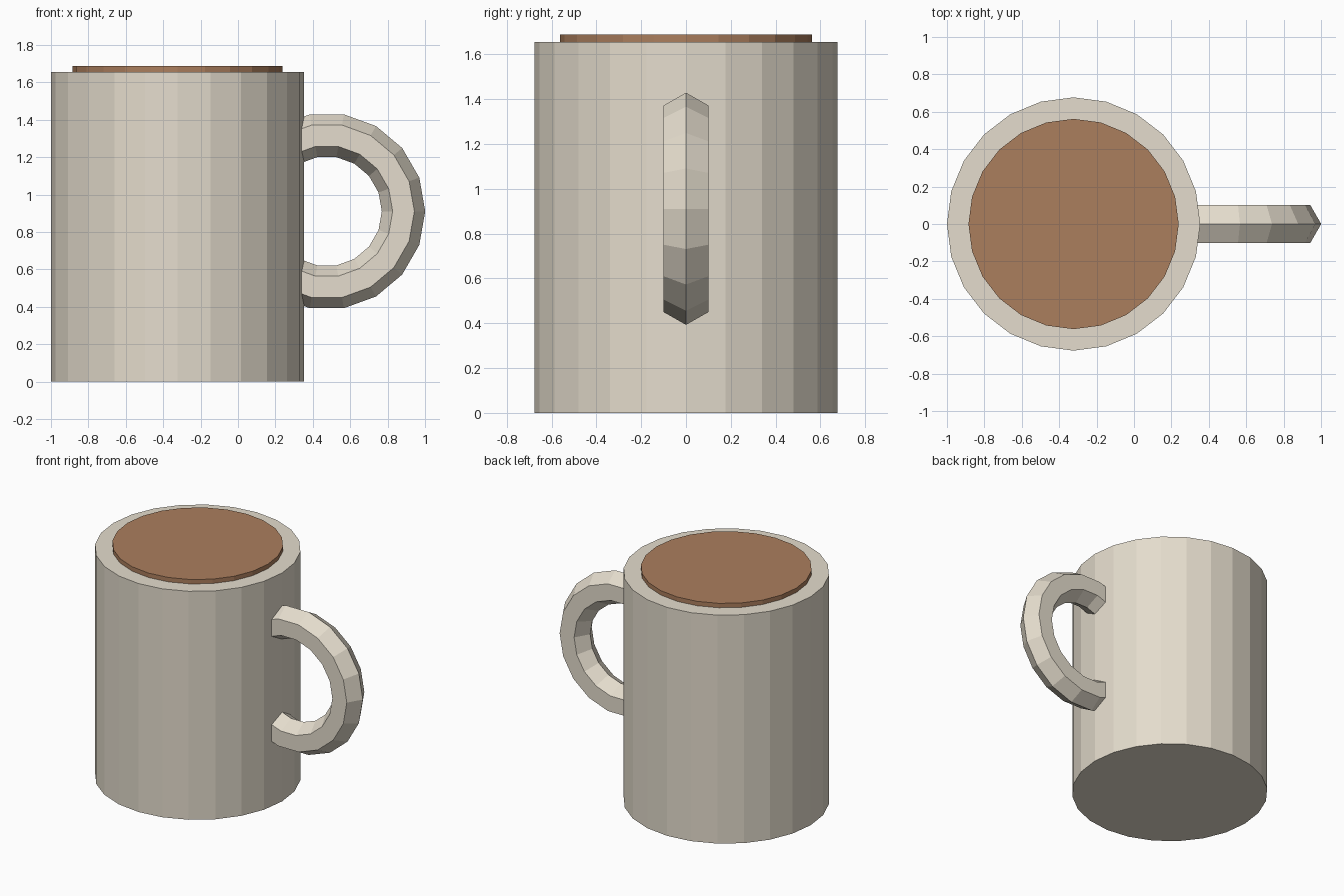
import bpy, bmesh
from math import pi, cos, sin, radians

if "Cube" in bpy.data.objects:
    bpy.data.objects.remove(bpy.data.objects["Cube"])

CX = -0.323  # axis of the mug


def material(name, color):
    m = bpy.data.materials.new(name)
    m.diffuse_color = (*color, 1)
    m.use_nodes = True
    m.node_tree.nodes["Principled BSDF"].inputs["Base Color"].default_value = m.diffuse_color
    return m


cream = material("cream", (0.78, 0.72, 0.61))
brown = material("coffee_brown", (0.41, 0.21, 0.11))


def add_object(name, bm, mat):
    bmesh.ops.recalc_face_normals(bm, faces=bm.faces[:])
    mesh = bpy.data.meshes.new(name)
    bm.to_mesh(mesh)
    bm.free()
    mesh.materials.append(mat)
    ob = bpy.data.objects.new(name, mesh)
    bpy.context.collection.objects.link(ob)
    return ob


def cylinder(name, radius, z0, z1, mat, sides=24):
    bm = bmesh.new()
    ring = [bm.verts.new((CX + radius * cos(2 * pi * i / sides),
                          radius * sin(2 * pi * i / sides), z0)) for i in range(sides)]
    base = bm.faces.new(ring)
    ext = bmesh.ops.extrude_face_region(bm, geom=[base], use_keep_orig=True)
    top = [v for v in ext["geom"] if isinstance(v, bmesh.types.BMVert)]
    bmesh.ops.translate(bm, verts=top, vec=(0, 0, z1 - z0))
    return add_object(name, bm, mat)


def ring_arc(name, center, major, minor, start, end, step, sides, mat):
    """Part of a torus in the XZ plane, with capped ends."""
    bm = bmesh.new()
    rings = []
    for a in range(start, end + 1, step):
        t = radians(a)
        ring = []
        for j in range(sides):
            p = 2 * pi * j / sides
            r = major + minor * cos(p)
            ring.append(bm.verts.new((center[0] + r * cos(t), minor * sin(p),
                                      center[1] + r * sin(t))))
        rings.append(ring)
    for a, b in zip(rings, rings[1:]):
        for j in range(sides):
            k = (j + 1) % sides
            bm.faces.new((a[j], a[k], b[k], b[j]))
    bm.faces.new(rings[0])
    bm.faces.new(rings[-1])
    return add_object(name, bm, mat)


# Mug body and the coffee disc standing slightly above the rim
cylinder("mug_body", 0.677, 0.0, 1.656, cream)
cylinder("coffee", 0.562, 1.60, 1.688, brown)

# Six-sided handle whose ends sink into the body
ring_arc("handle", (0.475, 0.911), 0.41, 0.116, -120, 120, 20, 6, cream)
